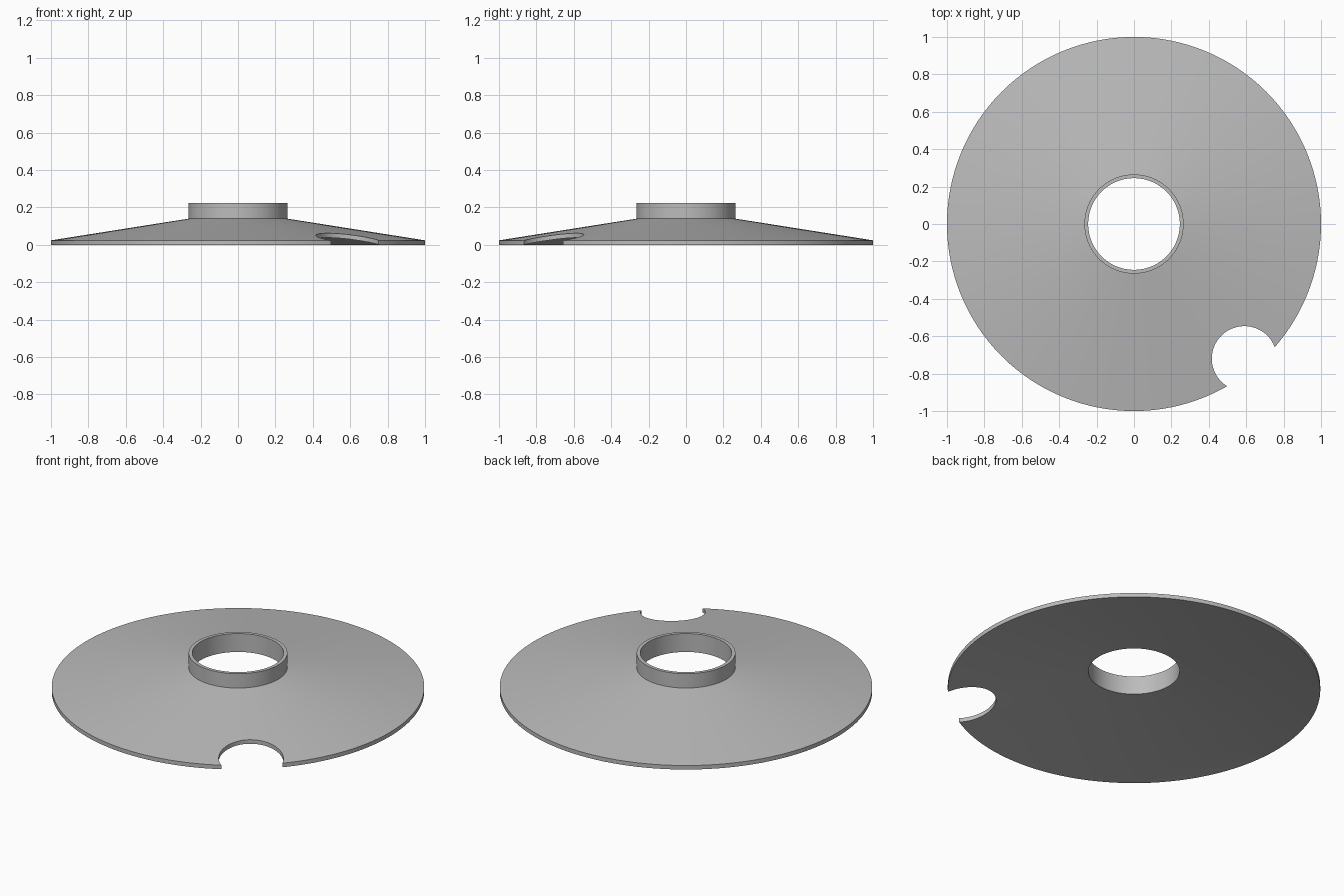
import bpy, bmesh, math

cube = bpy.data.objects.get("Cube")
if cube:
    bpy.data.objects.remove(cube, do_unlink=True)

SEGMENTS = 128
COLLAR_OUT, COLLAR_IN = 0.265, 0.245
TOP, SHOULDER, THICK = 0.225, 0.14, 0.024

grey = bpy.data.materials.new("plain grey")
grey.use_nodes = True
colour = (0.5, 0.5, 0.5, 1)
grey.diffuse_color = colour
grey.node_tree.nodes["Principled BSDF"].inputs["Base Color"].default_value = colour


def revolve(name, profile):
    """Spin a closed (radius, height) profile around the z axis."""
    bm = bmesh.new()
    verts = [bm.verts.new((r, 0, z)) for r, z in profile]
    edges = [bm.edges.new((v, verts[(i + 1) % len(verts)])) for i, v in enumerate(verts)]
    bmesh.ops.spin(bm, geom=verts + edges, cent=(0, 0, 0), axis=(0, 0, 1),
                   angle=math.tau, steps=SEGMENTS, use_merge=True)
    bmesh.ops.remove_doubles(bm, verts=bm.verts, dist=1e-5)
    bmesh.ops.recalc_face_normals(bm, faces=bm.faces)
    mesh = bpy.data.meshes.new(name)
    bm.to_mesh(mesh)
    bm.free()
    mesh.materials.append(grey)
    obj = bpy.data.objects.new(name, mesh)
    bpy.context.collection.objects.link(obj)
    return obj


# Thin conical flange with its upright collar, one continuous shell
flange = revolve("flange_and_collar", [
    (1, 0), (1, THICK), (COLLAR_OUT, SHOULDER), (COLLAR_OUT, TOP),
    (COLLAR_IN, TOP), (COLLAR_IN, SHOULDER - THICK), (COLLAR_OUT, SHOULDER - THICK)])

# Round notch through the rim
bpy.ops.mesh.primitive_cylinder_add(vertices=64, radius=0.174, depth=1,
                                    location=(0.59, -0.72, 0))
cutter = bpy.context.object
cutter.name = "notch_cutter"
cutter.hide_render = True
cutter.data.materials.append(grey)

notch = flange.modifiers.new("notch", 'BOOLEAN')
notch.operation = 'DIFFERENCE'
notch.solver = 'EXACT'
notch.object = cutter

bpy.ops.object.select_all(action='DESELECT')
flange.select_set(True)
bpy.context.view_layer.objects.active = flange
bpy.ops.object.modifier_apply(modifier=notch.name)
bpy.data.objects.remove(cutter, do_unlink=True)
bpy.ops.object.shade_smooth_by_angle(angle=math.radians(30))
